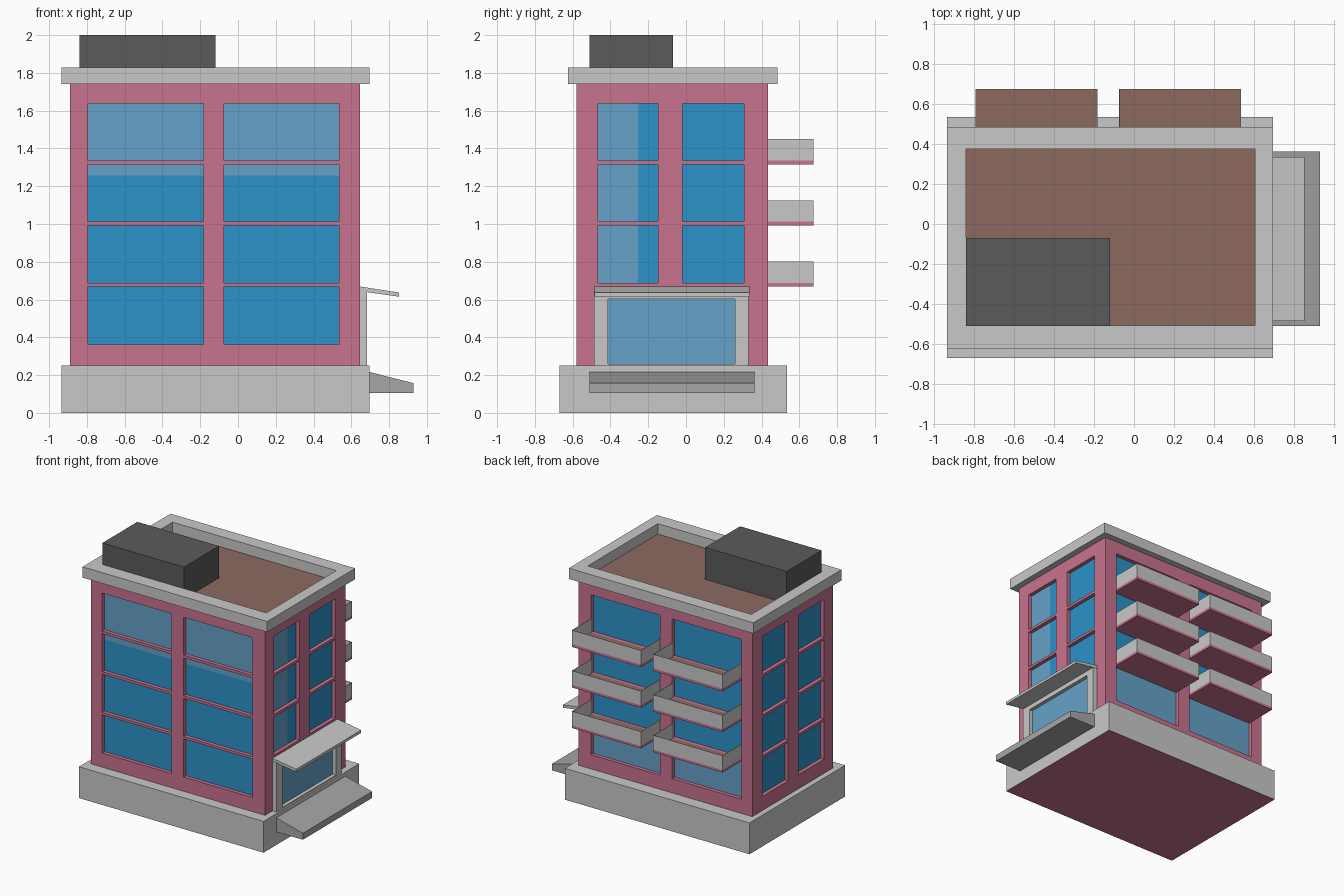
import bpy, bmesh
from mathutils import Vector

if "Cube" in bpy.data.objects:
    bpy.data.objects.remove(bpy.data.objects["Cube"])


def material(name, hex_code):
    def lin(c):
        return c / 12.92 if c <= 0.04045 else ((c + 0.055) / 1.055) ** 2.4
    m = bpy.data.materials.new(name)
    m.diffuse_color = [lin(int(hex_code[i:i + 2], 16) / 255) for i in (0, 2, 4)] + [1]
    m.use_nodes = True
    m.node_tree.nodes["Principled BSDF"].inputs["Base Color"].default_value = m.diffuse_color
    return m


PINK = material("pink wall", "C9738F")
GREY = material("light grey", "C9C9C9")
MID = material("mid grey", "A7A7A7")
DARK = material("dark grey", "5B5B5B")
BROWN = material("brown floor", "8C6A60")
BLUE = material("blue glass", "2C93C9")
PALE = material("pale blue glass", "66A2C9")


def finish(name, bm, *mats):
    me = bpy.data.meshes.new(name)
    bm.to_mesh(me)
    bm.free()
    for m in mats:
        me.materials.append(m)
    ob = bpy.data.objects.new(name, me)
    bpy.context.collection.objects.link(ob)
    return ob


def box(name, lo, hi, mat, top=None, bottom=None):
    bm = bmesh.new()
    bmesh.ops.create_cube(bm, size=1)
    for v in bm.verts:
        v.co = [h if c > 0 else l for c, l, h in zip(v.co, lo, hi)]
    bm.normal_update()
    for f in bm.faces:
        f.material_index = 1 if f.normal.z > 0.9 else 2 if f.normal.z < -0.9 else 0
    return finish(name, bm, mat, top or mat, bottom or mat)


def prism(name, profile, y0, y1, mat):
    """Extrude an (x, z) profile along y."""
    bm = bmesh.new()
    f = bm.faces.new([bm.verts.new((x, y0, z)) for x, z in profile])
    ext = bmesh.ops.extrude_face_region(bm, geom=[f])["geom"]
    for v in ext:
        if isinstance(v, bmesh.types.BMVert):
            v.co.y = y1
    bmesh.ops.recalc_face_normals(bm, faces=bm.faces)
    return finish(name, bm, mat)


def quad(bm, pts, facing, index):
    f = bm.faces.new([bm.verts.new(p) for p in pts])
    f.normal_update()
    if f.normal.dot(facing) < 0:
        f.normal_flip()
    f.material_index = index


# Plinth and building walls
box("plinth", (-0.935, -0.67, 0), (0.695, 0.535, 0.25), GREY, bottom=PINK)
X0, X1, Y0, Y1, Z0, Z1 = -0.89, 0.645, -0.58, 0.435, 0.25, 1.742
COLS_X = [(-0.794, -0.182), (-0.074, 0.535)]
COLS_Y = [(-0.467, -0.148), (-0.018, 0.307)]
ROWS = [(0.363 + 0.3245 * i, 0.668 + 0.3235 * i) for i in range(4)]
RECESS = 0.03


def facade(name, at, normal, span, cols, rows, is_pale, split):
    """Wall grid with recessed glass; at(u, z, depth) maps to space."""
    bm = bmesh.new()
    normal = Vector(normal)
    us = [span[0]] + [u for c in cols for u in c] + [span[1]]
    zs = [Z0] + [z for r in rows for z in r] + [Z1]

    def rect(a, b, c, d, depth, index):
        quad(bm, [at(a, c, depth), at(b, c, depth), at(b, d, depth), at(a, d, depth)], normal, index)

    for i, (a, b) in enumerate(zip(us, us[1:])):
        for j, (c, d) in enumerate(zip(zs, zs[1:])):
            if not (i % 2 and j % 2):
                rect(a, b, c, d, 0, 0)
                continue
            # reveals around the opening
            mid = at((a + b) / 2, (c + d) / 2, RECESS / 2)
            ring = [(a, c), (b, c), (b, d), (a, d)]
            for p, q in zip(ring, ring[1:] + ring[:1]):
                pts = [at(*p, 0), at(*q, 0), at(*q, RECESS), at(*p, RECESS)]
                quad(bm, pts, mid - sum(pts, Vector()) / 4, 0)
            # glass, cut where the tint changes
            axis, value = split
            gu = [a, value, b] if axis == "u" and a < value < b else [a, b]
            gz = [c, value, d] if axis == "z" and c < value < d else [c, d]
            for e, f in zip(gu, gu[1:]):
                for g, h in zip(gz, gz[1:]):
                    rect(e, f, g, h, RECESS, 2 if is_pale((e + f) / 2, (g + h) / 2) else 1)
    bmesh.ops.remove_doubles(bm, verts=bm.verts, dist=0.0001)
    finish(name, bm, PINK, BLUE, PALE)


facade("front_wall", lambda u, z, d: Vector((u, Y0 + d, z)), (0, -1, 0), (X0, X1),
       COLS_X, ROWS, lambda u, z: z > 1.257, ("z", 1.257))
facade("back_wall", lambda u, z, d: Vector((u, Y1 - d, z)), (0, 1, 0), (X0, X1),
       COLS_X, ROWS, lambda u, z: z < 0.67, ("z", 0.67))
facade("right_wall", lambda u, z, d: Vector((X1 - d, u, z)), (1, 0, 0), (Y0, Y1),
       COLS_Y, ROWS[1:], lambda u, z: u < -0.255, ("u", -0.255))
facade("left_wall", lambda u, z, d: Vector((X0 + d, u, z)), (-1, 0, 0), (Y0, Y1),
       COLS_Y, ROWS, lambda u, z: False, ("z", 0))

# Roof: floor, parapet ring and rooftop unit
box("roof_floor", (-0.86, -0.53, 1.72), (0.625, 0.395, 1.745), BROWN)
bm = bmesh.new()
outer = [(-0.935, -0.625), (0.695, -0.625), (0.695, 0.485), (-0.935, 0.485)]
inner = [(-0.84, -0.508), (0.605, -0.508), (0.605, 0.375), (-0.84, 0.375)]
loops = [[bm.verts.new((x, y, z)) for x, y in pts]
         for pts, z in ((outer, 1.742), (outer, 1.828), (inner, 1.828), (inner, 1.742))]
for lo, hi in zip(loops, loops[1:] + loops[:1]):
    for k in range(4):
        n = (k + 1) % 4
        bm.faces.new((lo[k], lo[n], hi[n], hi[k]))
bmesh.ops.recalc_face_normals(bm, faces=bm.faces)
finish("parapet", bm, GREY)
box("rooftop_unit", (-0.84, -0.51, 1.74), (-0.12, -0.07, 2.0), DARK)

# Balconies on the back: slab with thin railing panels
T = 0.003
for x0, x1 in COLS_X:
    for low, high in zip(ROWS, ROWS[1:]):
        z, zf = low[1], high[0]
        zt = z + 0.134
        box("balcony_slab", (x0, Y1 - 0.01, z), (x1, 0.675, zf), PINK, top=BROWN)
        box("balcony_front", (x0, 0.675 - T, zf), (x1, 0.675, zt), GREY)
        box("balcony_side", (x0, Y1, zf), (x0 + T, 0.675 - T, zt), GREY)
        box("balcony_side", (x1 - T, Y1, zf), (x1, 0.675 - T, zt), GREY)

# Entrance on the right: frame, glass, sloping canopy and ramp
FX = 0.682
box("entrance_jamb", (X1, -0.488, 0.25), (FX, -0.414, 0.645), GREY)
box("entrance_jamb", (X1, 0.26, 0.25), (FX, 0.332, 0.645), GREY)
box("entrance_head", (X1, -0.414, 0.603), (FX, 0.26, 0.645), GREY)
box("entrance_sill", (X1, -0.414, 0.25), (FX, 0.26, 0.26), GREY)
box("entrance_glass", (X1, -0.414, 0.26), (X1 + 0.008, 0.26, 0.603), PALE)
prism("canopy", [(X1, 0.645), (0.853, 0.615), (0.853, 0.637), (X1, 0.669)], -0.485, 0.335, GREY)
prism("ramp", [(0.69, 0.105), (0.93, 0.105), (0.93, 0.157), (0.69, 0.218)], -0.51, 0.362, MID)
